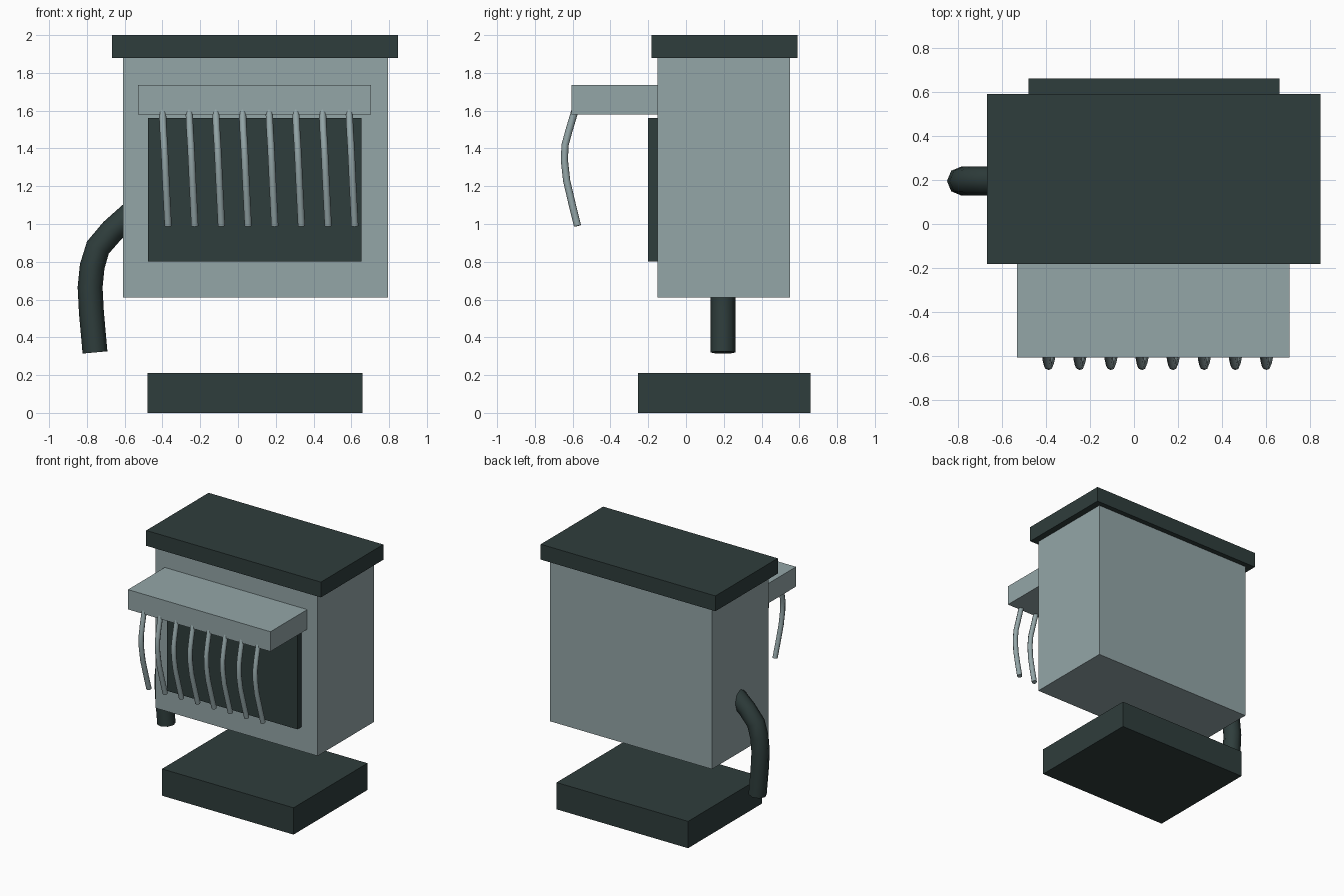
import bpy, bmesh, math
from mathutils import Vector

if "Cube" in bpy.data.objects:
    bpy.data.objects.remove(bpy.data.objects["Cube"])


def material(name, rgb):
    m = bpy.data.materials.new(name)
    m.diffuse_color = (*rgb, 1)
    m.use_nodes = True
    m.node_tree.nodes["Principled BSDF"].inputs["Base Color"].default_value = m.diffuse_color
    return m


LIGHT = material("pale grey green", (0.295, 0.380, 0.390))
DARK = material("dark slate green", (0.028, 0.047, 0.045))


def finish(name, bm, mat):
    bmesh.ops.recalc_face_normals(bm, faces=bm.faces)
    me = bpy.data.meshes.new(name)
    bm.to_mesh(me)
    bm.free()
    me.materials.append(mat)
    ob = bpy.data.objects.new(name, me)
    bpy.context.collection.objects.link(ob)
    return ob


def box(name, mat, x, y, z):
    bm = bmesh.new()
    bmesh.ops.create_cube(bm, size=1)
    for v in bm.verts:
        for i, (a, b) in enumerate((x, y, z)):
            v.co[i] = (a + b) / 2 + v.co[i] * (b - a)
    return finish(name, bm, mat)


def tube(name, mat, path, radius, side, sides=8):
    """Sweep a round section along a path; 'side' is a fixed cross axis."""
    bm = bmesh.new()
    pts = [Vector(p) for p in path]
    rings = []
    for i, p in enumerate(pts):
        t = (pts[min(i + 1, len(pts) - 1)] - pts[max(i - 1, 0)]).normalized()
        u = (Vector(side) - t * t.dot(Vector(side))).normalized()
        w = t.cross(u)
        angles = [2 * math.pi * k / sides for k in range(sides)]
        rings.append([bm.verts.new(p + radius * (u * math.cos(a) + w * math.sin(a))) for a in angles])
    for a, b in zip(rings, rings[1:]):
        for k in range(sides):
            n = (k + 1) % sides
            bm.faces.new((a[k], a[n], b[n], b[k])).smooth = True
    bm.faces.new(rings[0])
    bm.faces.new(rings[-1])
    return finish(name, bm, mat)


# main boxes
box("base_slab", DARK, (-0.48, 0.66), (-0.255, 0.66), (0, 0.21))
box("cabinet", LIGHT, (-0.61, 0.795), (-0.15, 0.55), (0.612, 1.88))
box("lid", DARK, (-0.668, 0.846), (-0.182, 0.59), (1.88, 2.0))
box("front_panel", DARK, (-0.477, 0.655), (-0.20, -0.14), (0.802, 1.56))
box("hood", LIGHT, (-0.53, 0.705), (-0.605, -0.14), (1.58, 1.735))

# side hose, bending out of the cabinet and down
hose = [(-0.56, 0.195, 1.058), (-0.665, 0.195, 0.965), (-0.742, 0.195, 0.875),
        (-0.772, 0.195, 0.775), (-0.783, 0.195, 0.665), (-0.776, 0.195, 0.53),
        (-0.757, 0.195, 0.32)]
tube("side_hose", DARK, hose, 0.066, (0, 1, 0))

# row of bent strands hanging from the hood
profile = [(0.0, -0.588, 1.60), (0.004, -0.618, 1.50), (0.009, -0.640, 1.42),
           (0.013, -0.644, 1.34), (0.018, -0.632, 1.23), (0.024, -0.604, 1.11),
           (0.030, -0.574, 0.99)]
for i in range(8):
    x0 = -0.400 + 0.1412 * i
    tube(f"strand_{i + 1}", LIGHT, [(x0 + x, y, z) for x, y, z in profile], 0.019, (1, 0, 0))
